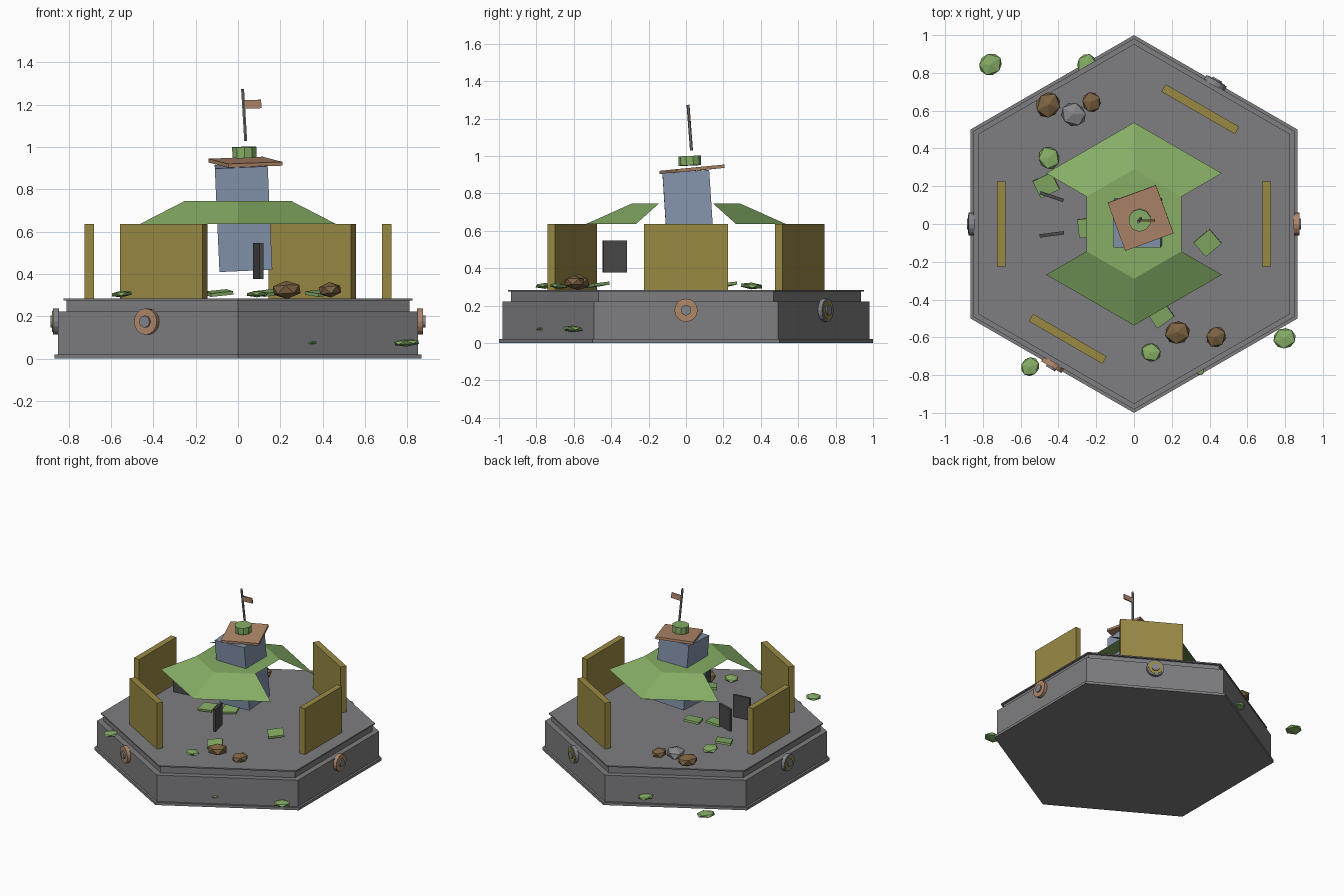
import bpy, bmesh, math
from mathutils import Matrix, Vector

cube = bpy.data.objects.get("Cube")
if cube:
    bpy.data.objects.remove(cube, do_unlink=True)


def material(name, hexcode):
    rgb = [int(hexcode[i:i + 2], 16) / 255 for i in (0, 2, 4)]
    col = [c / 12.92 if c < 0.04 else ((c + 0.055) / 1.055) ** 2.4 for c in rgb] + [1]
    m = bpy.data.materials.new(name)
    m.use_nodes = True
    m.diffuse_color = col
    bsdf = m.node_tree.nodes["Principled BSDF"]
    bsdf.inputs["Base Color"].default_value = col
    return m


STONE = material("stone grey", "7e7e81")
GREEN = material("moss green", "86ae66")
OCHRE = material("ochre", "9a8a44")
COPPER = material("copper", "b0876a")
BLUE = material("slate blue", "8493ab")
BROWN = material("earth brown", "7d6342")
PALE = material("rubble grey", "89898c")
DARK = material("charcoal", "4a4a4b")
STEEL = material("steel", "83858c")


def finish(name, bm, mat, matrix=None):
    bmesh.ops.recalc_face_normals(bm, faces=bm.faces)
    me = bpy.data.meshes.new(name)
    bm.to_mesh(me)
    bm.free()
    me.materials.append(mat)
    ob = bpy.data.objects.new(name, me)
    bpy.context.collection.objects.link(ob)
    if matrix:
        ob.matrix_world = matrix
    return ob


def place(loc, rx=0, ry=0, rz=0):
    return (Matrix.Translation(loc) @ Matrix.Rotation(rz, 4, 'Z')
            @ Matrix.Rotation(ry, 4, 'Y') @ Matrix.Rotation(rx, 4, 'X'))


def box(name, mat, size, matrix):
    bm = bmesh.new()
    bmesh.ops.create_cube(bm, size=1)
    bmesh.ops.scale(bm, vec=size, verts=bm.verts)
    return finish(name, bm, mat, matrix)


def prism(name, mat, radius, depth, sides, matrix):
    bm = bmesh.new()
    bmesh.ops.create_cone(bm, cap_ends=True, segments=sides, radius1=radius,
                          radius2=radius, depth=depth)
    return finish(name, bm, mat, matrix)


def rock(name, mat, x, y, z, size, spin):
    bm = bmesh.new()
    bmesh.ops.create_icosphere(bm, subdivisions=1, radius=1)
    bmesh.ops.scale(bm, vec=size, verts=bm.verts)
    return finish(name, bm, mat, place((x, y, z), 0.06, 0.05, spin))


def hexagon(radius, z):
    return [Vector((radius * math.cos(math.radians(a)), radius * math.sin(math.radians(a)), z))
            for a in range(30, 390, 60)]


# Stepped hexagonal platform
bm = bmesh.new()
steps = [(1, 0), (1, 0.02), (0.982, 0.02), (0.982, 0.222), (0.935, 0.222),
         (0.935, 0.274), (0.953, 0.274), (0.953, 0.283)]
rings = [[bm.verts.new(p) for p in hexagon(r, z)] for r, z in steps]
for a, b in zip(rings, rings[1:]):
    for i in range(6):
        j = (i + 1) % 6
        bm.faces.new((a[i], a[j], b[j], b[i]))
bm.faces.new(rings[0])
bm.faces.new(rings[-1])
finish("platform", bm, STONE)

# Walls on four sides, each with a round boss on the platform below
for label, deg, rim in (("east", 0, COPPER), ("north", 60, STEEL),
                        ("west", 180, STEEL), ("south", 240, COPPER)):
    a = math.radians(deg)
    out = Vector((math.cos(a), math.sin(a), 0))
    box(label + "_wall", OCHRE, (0.045, 0.45, 0.355),
        place(out * 0.702 + Vector((0, 0, 0.458)), rz=a))

    def boss(part, mat, radius, depth, reach):
        prism(label + part, mat, radius, depth, 16,
              place(out * reach + Vector((0, 0, 0.175)), ry=math.pi / 2, rz=a))

    boss("_boss_rim", rim, 0.062, 0.03, 0.86)
    if rim is STEEL:
        boss("_boss_face", OCHRE, 0.05, 0.006, 0.875)
    boss("_boss_hub", STEEL, 0.028, 0.04, 0.865)

# Canopy: flat hexagon with four sloping panels, open to the two sides
bm = bmesh.new()
inner = [bm.verts.new(p) for p in hexagon(0.29, 0.745)]
outer = [bm.verts.new(p) for p in hexagon(0.537, 0.635)]
bm.faces.new(inner)
for i in (0, 1, 3, 4):
    bm.faces.new((inner[i], outer[i], outer[i + 1], inner[i + 1]))
finish("canopy", bm, GREEN)

# Leaning tower with slab, drum, mast and pennant
box("tower", BLUE, (0.25, 0.25, 0.49), place((0.026, 0.015, 0.667), 0.065, -0.045))
box("tower_slab", COPPER, (0.272, 0.272, 0.018),
    place((0.035, 0.032, 0.928), 0.09, -0.035, math.radians(20)))
prism("drum", GREEN, 0.06, 0.05, 10, place((0.03, 0.02, 0.974), 0.04, -0.02))
prism("mast", STEEL, 0.008, 0.245, 6, place((0.029, 0.02, 1.151), 0.075, -0.06))
box("pennant", COPPER, (0.078, 0.008, 0.04), place((0.071, 0.018, 1.202), 0.07, -0.03))

# Loose upright plates pointing outward
for i, (x, y) in enumerate(((0.095, -0.38), (-0.435, 0.145), (-0.435, -0.055))):
    box(f"upright_plate_{i + 1}", DARK, (0.13, 0.018, 0.17),
        place((x, y, 0.462), rz=math.atan2(y, x)))

# Fallen roof tiles
for i, (x, y, spin) in enumerate(((-0.465, 0.205, 0.45), (0.39, -0.1, 0.7),
                                  (0.14, -0.48, 0.6), (-0.24, -0.02, 0.1), (-0.09, 0.04, 0.3))):
    box(f"fallen_tile_{i + 1}", GREEN, (0.11, 0.1, 0.016), place((x, y, 0.31), 0.1, -0.1, spin))

# Low mossy clumps, some beside the platform
for i, (x, y, z, r) in enumerate(((-0.76, 0.845, 0.075, 0.07), (-0.25, 0.845, 0.075, 0.063),
                                  (-0.45, 0.35, 0.305, 0.067), (0.09, -0.68, 0.305, 0.058),
                                  (0.797, -0.605, 0.075, 0.067), (-0.55, -0.755, 0.305, 0.058),
                                  (0.35, -0.775, 0.075, 0.028))):
    rock(f"moss_clump_{i + 1}", GREEN, x, y, z, (r, r * 0.9, r * 0.27), 0.6 + i * 0.7)

# Rubble
for i, (x, y, r, mat) in enumerate(((-0.455, 0.63, 0.077, BROWN), (-0.225, 0.645, 0.06, BROWN),
                                    (-0.32, 0.58, 0.075, PALE), (0.23, -0.575, 0.074, BROWN),
                                    (0.435, -0.598, 0.063, BROWN))):
    rock(f"rubble_{i + 1}", mat, x, y, 0.325, (r, r * 0.9, r * 0.58), 1 + i * 0.8)
